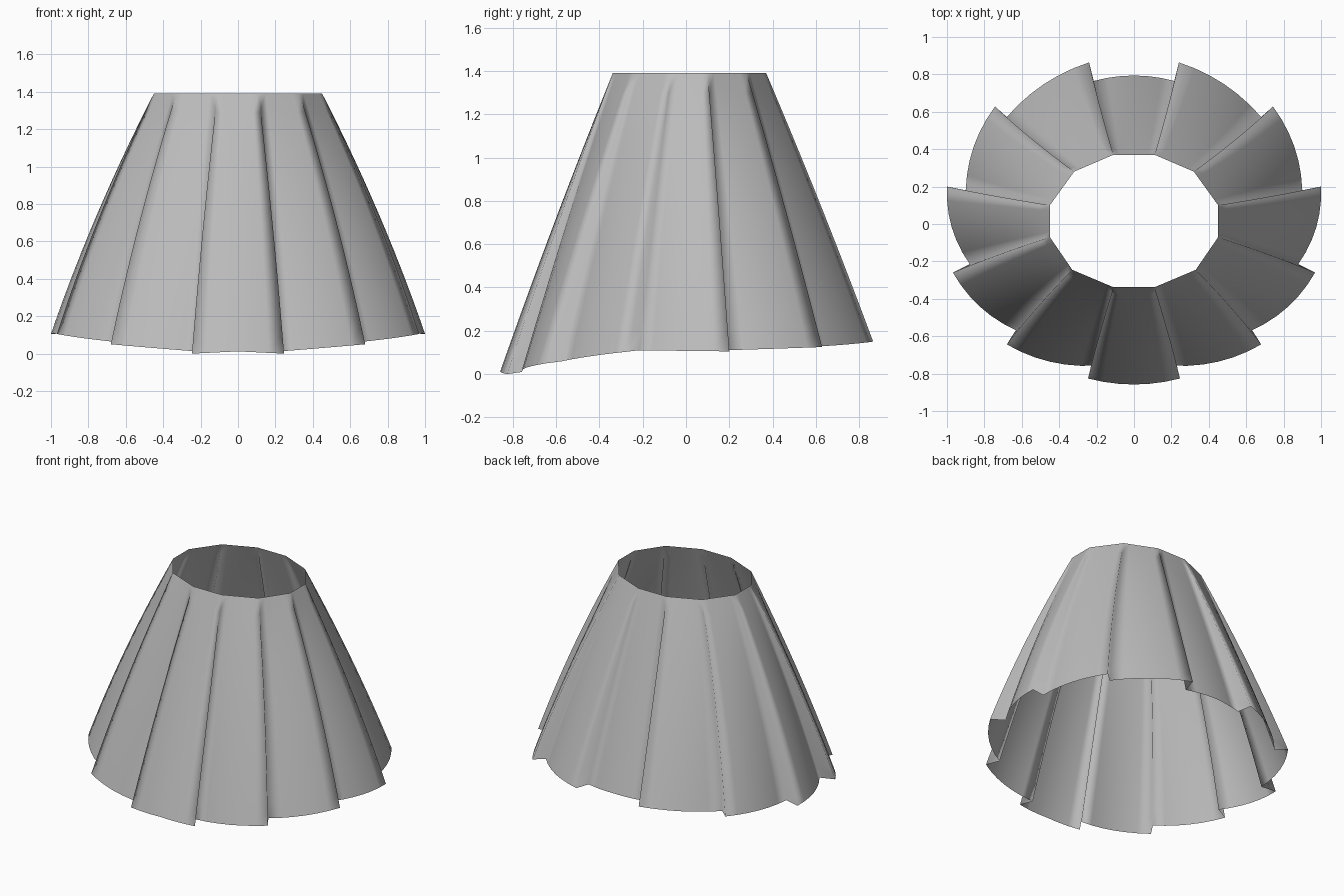
import bpy
import bmesh
from mathutils import Vector

cube = bpy.data.objects.get("Cube")
if cube:
    bpy.data.objects.remove(cube, do_unlink=True)

WAIST_Z = 1.39
ROWS = 14
PANEL_COLUMNS = 6
BOW = 0.037

# Each fold, back to front: hem crest, hem valley, waist point
folds = [
    ((0.24, 0.864, 0.15), (0.215, 0.765, 0.145), (0.11, 0.37)),
    ((0.743, 0.628, 0.125), (0.68, 0.572, 0.125), (0.32, 0.28)),
    ((1.0, 0.2, 0.105), (0.9, 0.18, 0.11), (0.45, 0.1)),
    ((0.968, -0.26, 0.105), (0.878, -0.215, 0.11), (0.45, -0.07)),
    ((0.68, -0.644, 0.05), (0.632, -0.568, 0.06), (0.33, -0.245)),
    ((0.246, -0.826, 0.0), (0.2, -0.757, 0.01), (0.11, -0.338)),
]


def add_panel(columns, start, end, waist_start, waist_end, bow, count):
    """Append hem and waist points of one gently bowed cloth panel."""
    start, end = Vector(start), Vector(end)
    top_a, top_b = Vector((*waist_start, WAIST_Z)), Vector((*waist_end, WAIST_Z))
    chord = end - start
    outward = Vector((-chord.y, chord.x, 0)).normalized()
    for i in range(count + 1):
        s = i / count
        hem = start.lerp(end, s) + outward * bow * 4 * s * (1 - s)
        columns.append((hem, top_a.lerp(top_b, s)))


def half_panel(columns, centre, edge, waist_y, waist_edge, to_centre):
    """Append half of a panel that crosses the mirror plane."""
    middle, side = Vector(centre), Vector(edge)
    top_m, top_s = Vector((0, waist_y, WAIST_Z)), Vector((*waist_edge, WAIST_Z))
    steps = [i / 3 for i in range(4)]
    for s in reversed(steps) if to_centre else steps:
        hem = middle.lerp(side, s)
        hem.y = middle.y + (side.y - middle.y) * s * s
        columns.append((hem, top_m.lerp(top_s, s)))


# Columns of the left half, running from centre back to centre front
columns = []
half_panel(columns, (0, 0.794, 0.15), folds[0][1], 0.37, folds[0][2], False)
for this, following in zip(folds, folds[1:]):
    # Back panels start on a crest and end in the next valley
    add_panel(columns, this[0], following[1], this[2], following[2],
              BOW, PANEL_COLUMNS)
half_panel(columns, (0, -0.858, 0.012), folds[-1][0], -0.338, folds[-1][2], True)

# Sweep the columns from waist to hem, swelling slightly on the way
bm = bmesh.new()
grid = []
for hem, waist in columns:
    line = []
    for r in range(ROWS + 1):
        t = r / ROWS
        swell = t * (1 - t)
        point = waist.lerp(hem, t)
        point.x += (hem.x - waist.x) * 0.2 * swell
        point.y += (hem.y - waist.y) * 0.07 * swell
        line.append(bm.verts.new(point))
    grid.append(line)
for a, b in zip(grid, grid[1:]):
    for r in range(ROWS):
        bm.faces.new((a[r], b[r], b[r + 1], a[r + 1]))
bmesh.ops.remove_doubles(bm, verts=bm.verts, dist=0.0005)
for face in bm.faces:
    face.smooth = True
    face.normal_update()
    centre = face.calc_center_median()
if sum(f.normal.dot(f.calc_center_median()) for f in bm.faces) < 0:
    bmesh.ops.reverse_faces(bm, faces=bm.faces)

mesh = bpy.data.meshes.new("pleated_skirt")
bm.to_mesh(mesh)
bm.free()
skirt = bpy.data.objects.new("pleated_skirt", mesh)
bpy.context.collection.objects.link(skirt)

mirror = skirt.modifiers.new("Mirror", "MIRROR")
mirror.use_axis[0] = True
mirror.use_mirror_merge = True
mirror.merge_threshold = 0.001

# Cloth colour
cloth = bpy.data.materials.new("grey cloth")
cloth.use_nodes = True
colour = (0.5, 0.5, 0.5, 1)
cloth.diffuse_color = colour
cloth.node_tree.nodes["Principled BSDF"].inputs["Base Color"].default_value = colour
mesh.materials.append(cloth)
